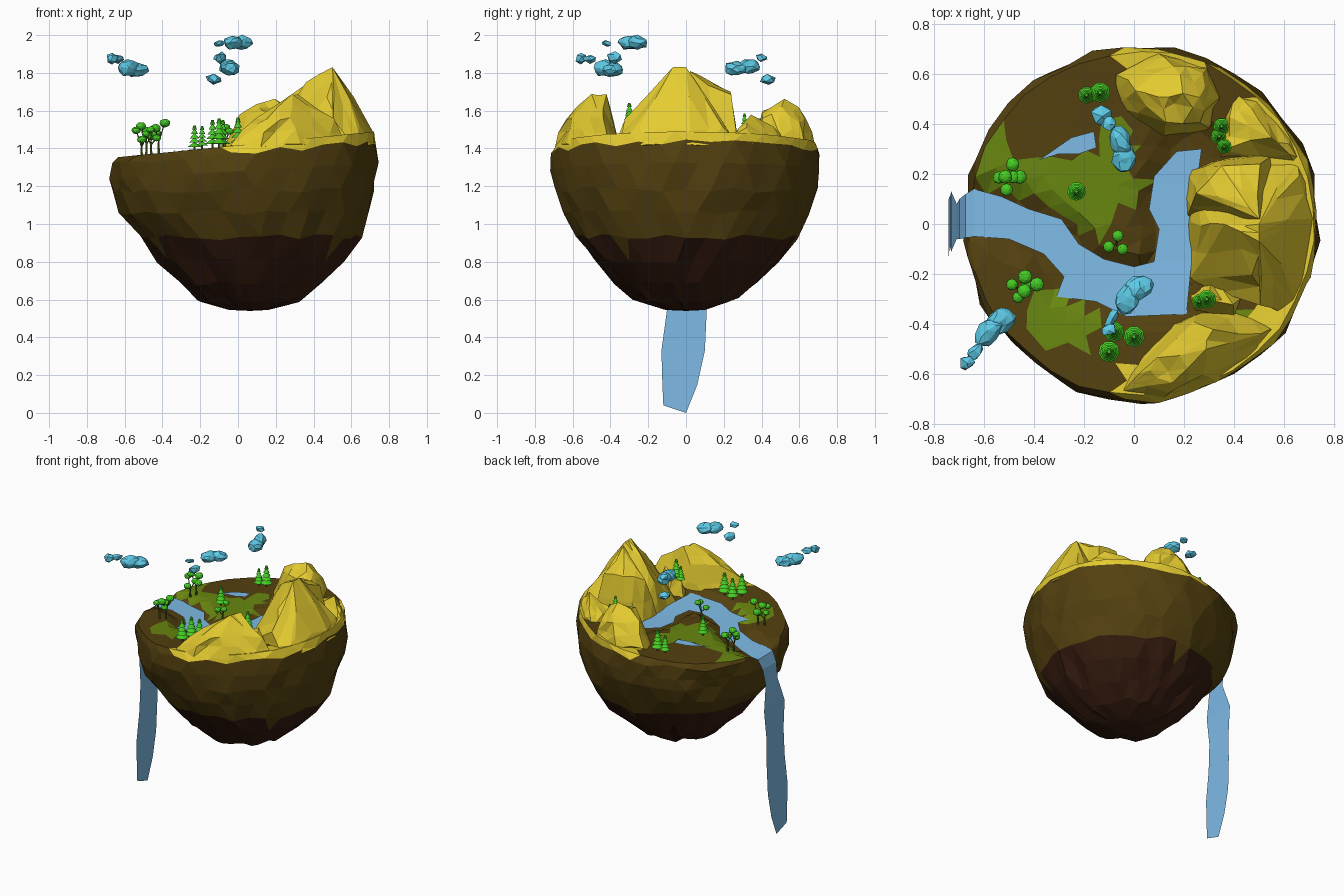
import bpy, bmesh, math, random
from mathutils import Vector, Matrix
from mathutils.geometry import intersect_point_line

if "Cube" in bpy.data.objects:
    bpy.data.objects.remove(bpy.data.objects["Cube"])

random.seed(4)
CX, RIM = 0.03, 0.69


def material(name, rgb):
    m = bpy.data.materials.new(name)
    m.diffuse_color = (*rgb, 1)
    m.use_nodes = True
    m.node_tree.nodes["Principled BSDF"].inputs["Base Color"].default_value = m.diffuse_color
    return m


EARTH = material("earth brown", (0.088, 0.052, 0.005))
DEEP = material("deep rock brown", (0.038, 0.012, 0.005))
ROCK = material("mountain yellow", (0.78, 0.60, 0.03))
GRASS = material("grass green", (0.14, 0.24, 0.005))
WATER = material("water blue", (0.21, 0.50, 0.80))
CLOUD = material("cloud cyan", (0.11, 0.60, 0.80))
LEAF = material("leaf green", (0.06, 0.60, 0.017))
BARK = material("bark brown", (0.11, 0.16, 0.012))


def finish(bm, name, mats, rule=None):
    me = bpy.data.meshes.new(name)
    for m in mats:
        me.materials.append(m)
    if rule:
        for f in bm.faces:
            f.material_index = rule(f.calc_center_median())
    bm.to_mesh(me)
    bm.free()
    bpy.context.collection.objects.link(bpy.data.objects.new(name, me))


def jitter(verts, a):
    for v in verts:
        v.co += Vector([random.uniform(-a, a) for _ in range(3)])


# river banks, and the ground carved along their middle line
BANKS = [(-.64, .14, -.64, -.05), (-.53, .11, -.5, -.06), (-.42, .06, -.36, -.12),
         (-.29, .02, -.28, -.21), (-.22, -.08, -.31, -.29), (-.12, -.14, -.15, -.31),
         (0, -.17, -.03, -.37), (.08, -.15, .21, -.36), (.1, -.02, .23, -.15),
         (.06, .06, .23, .02), (.08, .19, .25, .15), (.17, .29, .27, .3)]
MID = [Vector(((a + c) / 2, (b + d) / 2, 0)) for a, b, c, d in BANKS]
MID.insert(0, Vector((-.8, .045, 0)))
MEADOWS = [[(-.72, .17), (-.45, .13), (-.3, .05), (-.2, -.03), (-.12, -.08), (-.1, .05),
            (-.04, .05), (.05, .17), (0, .22), (-.02, .38), (-.12, .42), (-.13, .27),
            (-.36, .25), (-.48, .25), (-.52, .4), (-.57, .42)],
           [(-.46, -.3), (-.35, -.49), (-.17, -.51), (-.15, -.36), (-.29, -.27)],
           [(.4, -.34), (.55, -.32), (.55, -.43), (.44, -.42)]]


def plateau(x, y):
    rho = ((x - CX) ** 2 + y * y) / RIM ** 2
    return 1.392 + 0.05 * x + rho * (0.025 + 0.05 * x)


def ground(x, y):
    d, p = 9, Vector((x, y, 0))
    for a, b in zip(MID, MID[1:]):
        q, t = intersect_point_line(p, a, b)
        d = min(d, (p - a.lerp(b, max(0, min(1, t)))).length)
    return plateau(x, y) - 0.05 * max(0, min(1, (0.15 - d) / 0.07))


def inside(c, poly):
    odd = False
    for (x1, y1), (x2, y2) in zip(poly, poly[1:] + poly[:1]):
        if (y1 > c.y) != (y2 > c.y) and c.x < x1 + (c.y - y1) / (y2 - y1) * (x2 - x1):
            odd = not odd
    return odd


def body_colour(c):
    a, r = math.degrees(math.atan2(c.y, c.x)), math.hypot(c.x - CX, c.y)
    if c.z < 0.93 + 0.04 * math.sin(3 * math.radians(a)):
        return 1
    if r > 0.56 and c.z > 1.375 + 0.08 * c.x and -94 < a < 97:
        if not (46 < a < 62 and r < .68):
            return 2
    if c.z > 1.3 and r < 0.69 and any(inside(c, m) for m in MEADOWS):
        return 3
    return 0


# island body: rock bowl with a dished top
bm = bmesh.new()
N = 34
profile = [(0.11, 0.545), (0.27, 0.60), (0.37, 0.69), (0.49, 0.81), (0.58, 0.93),
           (0.655, 1.06), (0.69, 1.18), (0.708, 1.29), (0.706, 1.37)]
rings = []
for k, (r, z) in enumerate(profile + [(RIM - .0625 * i, None) for i in range(11)]):
    ring, cx = [], CX + (0.035 if z and z < 1 else 0)
    for i in range(N):
        a = 2 * math.pi * (i + 0.5 * (k % 2)) / N
        j = 0.008 if z is None else 0.014
        rr = r + random.uniform(-j, j)
        x, y = cx + rr * math.cos(a), rr * math.sin(a)
        if z is None:
            zz = ground(x, y)
        elif z == 1.37:
            zz = min(1.375 + .08 * x + random.uniform(-.015, .015), ground(x, y) - .02)
        elif z == 1.29:
            zz = z + .06 * x - .01
        else:
            zz = z + random.uniform(-0.015, 0.015) * (z > .55)
        ring.append(bm.verts.new((x, y, zz)))
    rings.append(ring)
for k in range(len(rings) - 1):
    a, b = rings[k], rings[k + 1]
    for i in range(N):
        n = (i + 1) % N
        tris = ((a[i], b[n], b[i]), (a[i], a[n], b[n])) if k % 2 else \
            ((a[i], a[n], b[i]), (a[n], b[n], b[i]))
        for t in tris:
            bm.faces.new(t)
for ring, c in ((rings[0], (CX + .035, 0, .54)), (rings[-1], (CX, 0, ground(CX, 0)))):
    c = bm.verts.new(c)
    for i in range(N):
        bm.faces.new((ring[i], ring[(i + 1) % N], c))
# merge the slivers where the rings get tight
inner = [v for r in rings[-7:] + rings[:3] for v in r]
bmesh.ops.remove_doubles(bm, verts=inner, dist=0.05)
bmesh.ops.recalc_face_normals(bm, faces=bm.faces)
finish(bm, "island_body", [EARTH, DEEP, ROCK, GRASS], body_colour)


# mountains: faceted hulls over a foot outline and ridge points
def mountain(name, foot, ridge):
    bm = bmesh.new()
    for x, y in foot:
        bm.verts.new((x, y, 1.42 if math.hypot(x - CX, y) > 0.6 else 1.33))
    for p in ridge:
        bm.verts.new(p)
    bmesh.ops.convex_hull(bm, input=bm.verts)
    bmesh.ops.delete(bm, geom=[v for v in bm.verts if not v.link_faces], context='VERTS')
    bmesh.ops.subdivide_edges(bm, edges=bm.edges, cuts=1, use_grid_fill=True)
    bmesh.ops.triangulate(bm, faces=bm.faces)
    jitter([v for v in bm.verts if v.co.z < 1.8], 0.012)
    bmesh.ops.recalc_face_normals(bm, faces=bm.faces)
    finish(bm, name, [ROCK])


mountain("main_mountain",
         [(.21, -.22), (.2, 0), (.24, .2), (.45, .3), (.66, .28), (.715, .14), (.73, -.04),
          (.7, -.22), (.62, -.36), (.42, -.3)],
         [(.5, -.07, 1.83), (.5, 0, 1.83), (.36, .0, 1.74), (.48, -.2, 1.67),
          (.71, .02, 1.5), (.66, .2, 1.52), (.65, -.24, 1.52), (.27, 0, 1.6), (.5, -.32, 1.56)])
mountain("north_ridge", [(.21, .03), (.21, .2), (.3, .25), (.55, .28), (.6, .05)],
         [(.25, .12, 1.67), (.36, .24, 1.70), (.42, .1, 1.77), (.5, .02, 1.81), (.5, .23, 1.68)])
mountain("low_shoulder",
         [(.33, .24), (.34, .42), (.41, .53), (.52, .49), (.63, .36), (.67, .22)],
         [(.36, .3, 1.47), (.38, .42, 1.48), (.46, .47, 1.52), (.55, .35, 1.57), (.62, .31, 1.52)])
mountain("back_mountain",
         [(-.07, .6), (-.08, .46), (.1, .34), (.3, .36), (.36, .5), (.3, .63), (.1, .69)],
         [(.1, .5, 1.64), (.2, .53, 1.66), (.0, .54, 1.57), (.3, .5, 1.58), (.15, .64, 1.56),
          (.27, .41, 1.57), (.12, .41, 1.59), (.27, .6, 1.54)])
mountain("front_mountain",
         [(-.05, -.66), (.0, -.52), (.12, -.4), (.25, -.36), (.42, -.32), (.57, -.42),
          (.5, -.52), (.33, -.63), (.12, -.69)],
         [(.28, -.5, 1.68), (.32, -.43, 1.68), (.1, -.54, 1.57), (.15, -.64, 1.55),
          (.28, -.6, 1.57), (.5, -.44, 1.55), (.24, -.39, 1.57), (.03, -.61, 1.5)])
mountain("saddle_rock", [(.2, -.28), (.26, -.4), (.4, -.4), (.45, -.25), (.3, -.2)],
         [(.25, -.31, 1.48), (.3, -.28, 1.5), (.4, -.32, 1.56)])


# strips of water between two banks
def strip(name, pairs):
    bm = bmesh.new()
    rows = [(bm.verts.new(p), bm.verts.new(q)) for p, q in pairs]
    for (a, b), (c, d) in zip(rows, rows[1:]):
        bm.faces.new((a, b, d, c))
    bmesh.ops.triangulate(bm, faces=bm.faces)
    finish(bm, name, [WATER])


def level(x, y):
    return (x, y, plateau(x, y) - 0.022)


strip("river", [(level(a, b), level(c, d)) for a, b, c, d in BANKS])
fall = [(-.64, 1.332, .14, -.05), (-.672, 1.315, .12, -.055), (-.697, 1.24, .1, -.06),
        (-.708, 1.12, .08, -.06), (-.73, .95, .13, -.11), (-.735, .75, .11, -.09),
        (-.737, .55, .11, -.1), (-.74, .33, .1, -.13), (-.74, .15, .06, -.125), (-.74, 0, 0, -.12)]
strip("waterfall", [((x, a, z), (x, b, z + (.04 if z == 0 else 0))) for x, z, a, b in fall])

# small pond
bm = bmesh.new()
pond = [(-.38, .255), (-.3, .28), (-.22, .28), (-.15, .305), (-.16, .37), (-.25, .345)]
bm.faces.new([bm.verts.new((x, y, plateau(x, y) + .009)) for x, y in pond])
bmesh.ops.triangulate(bm, faces=bm.faces)
finish(bm, "pond", [WATER])

bpy.context.view_layer.update()
DG = bpy.context.evaluated_depsgraph_get()


def surface(x, y):
    hit = bpy.context.scene.ray_cast(DG, (x, y, 3), (0, 0, -1))
    return hit[1].z if hit[0] else 1.37


def stick(bm, p, q, r1, r2, n, mat):
    p, q = Vector(p), Vector(q)
    old = set(bm.faces)
    turn = (q - p).to_track_quat('Z', 'Y').to_matrix().to_4x4()
    bmesh.ops.create_cone(bm, cap_ends=True, segments=n, radius1=r1, radius2=r2,
                          depth=(q - p).length, matrix=Matrix.Translation((p + q) / 2) @ turn)
    for f in set(bm.faces) - old:
        f.material_index = mat


# pine trees: stacked flat cones around a trunk
bm = bmesh.new()
for x, y, s in [(-.23, .13, 1), (.35, .39, .9), (.34, .35, .9), (.36, .31, .8), (.29, -.3, 1),
                (.26, -.31, .8), (0, -.45, 1.15), (-.1, -.51, 1.15), (-.08, -.43, 1.1),
                (-.135, .525, 1.1), (-.19, .515, .9)]:
    z = surface(x, y)
    stick(bm, (x, y, z - .01), (x, y, z + .12 * s), .007 * s, .005 * s, 6, 1)
    for k in range(5):
        b = z + (.025 + .023 * k) * s
        stick(bm, (x, y, b), (x, y, b + .022 * s), (.037 - .006 * k) * s, .006 * s, 9, 0)
finish(bm, "pine_trees", [LEAF, BARK])


def blob(bm, p, size, sub, rough, turn=0):
    m = Matrix.Translation(p) @ Matrix.Rotation(turn, 4, 'Z') @ Matrix.Diagonal((*size, 1))
    res = bmesh.ops.create_icosphere(bm, subdivisions=sub, radius=1, matrix=m)
    jitter(res["verts"], rough)


# leafy trees: forked trunks carrying round tufts
bm = bmesh.new()
for x, y, s in [(-.51, .17, 1.1), (-.485, .205, 1.2), (-.46, -.26, 1), (-.42, -.24, 1.25),
                (-.07, -.08, 1)]:
    z = surface(x, y)
    stick(bm, (x, y, z - .01), (x, y, z + .06 * s), .008, .005, 6, 1)
    for k in range(3):
        a = 2.1 * k + x * 40
        p = (x + .033 * math.cos(a), y + .033 * math.sin(a), z + (.085 + .022 * k) * s)
        stick(bm, (x, y, z + .05 * s), p, .004, .003, 5, 1)
        blob(bm, p, (.023 * s, .023 * s, .018 * s), 2, .001)
finish(bm, "leafy_trees", [LEAF, BARK])

# clouds: lumpy stretched blobs (centre, half sizes, turn)
for name, lumps in {
    "left_cloud": [((-.535, -.39, 1.815), (.065, .05, .037), .6), ((-.58, -.43, 1.825), (.07, .045, .042), .9),
                   ((-.635, -.51, 1.875), (.04, .028, .024), .9), ((-.665, -.555, 1.875), (.032, .03, .036), 0)],
    "front_cloud": [((.02, -.255, 1.96), (.06, .048, .037), .5), ((-.025, -.3, 1.96), (.065, .048, .037), 1.0),
                    ((-.09, -.38, 1.88), (.045, .026, .03), 1.0), ((-.1, -.42, 1.955), (.035, .025, .02), .5)],
    "back_cloud": [((-.04, .265, 1.825), (.048, .06, .04), 0), ((-.055, .33, 1.835), (.042, .065, .039), .3),
                   ((-.1, .4, 1.88), (.032, .03, .023), 0), ((-.13, .435, 1.765), (.045, .042, .025), .4)],
}.items():
    bm = bmesh.new()
    for p, size, turn in lumps:
        blob(bm, p, size, 2 if size[0] * size[1] > .0024 else 1, .006, turn)
    finish(bm, name, [CLOUD])
